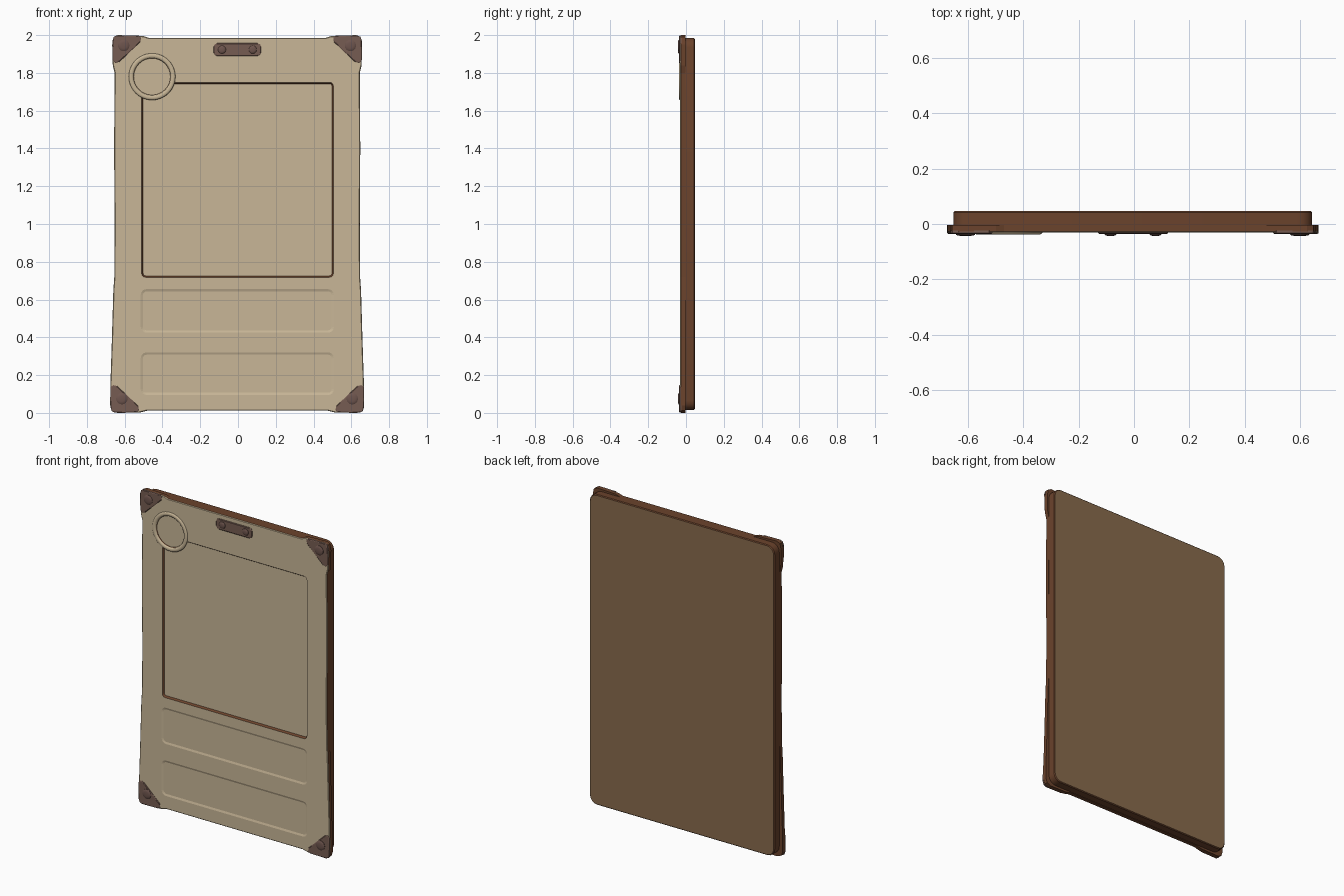
import bpy, bmesh, math
from mathutils import Vector

old = bpy.data.objects.get("Cube")
if old:
    bpy.data.objects.remove(old, do_unlink=True)


def material(name, rgb):
    m = bpy.data.materials.new(name)
    m.use_nodes = True
    m.diffuse_color = (*rgb, 1)
    m.node_tree.nodes["Principled BSDF"].inputs["Base Color"].default_value = (*rgb, 1)
    return m


PARCHMENT = material("parchment", (0.58, 0.47, 0.31))
LEATHER = material("leather_brown", (0.147, 0.056, 0.025))
BACKING = material("backing_brown", (0.25, 0.147, 0.073))
METAL = material("dark_metal", (0.18, 0.107, 0.084))
RIVET = material("rivet_metal", (0.155, 0.09, 0.075))


def arc(cx, cz, r, a0, a1, n):
    return [(cx + r * math.cos(math.radians(a0 + (a1 - a0) * i / n)),
             cz + r * math.sin(math.radians(a0 + (a1 - a0) * i / n))) for i in range(n + 1)]


def circle(cx, cz, r, n=24):
    return arc(cx, cz, r, 0, 360, n)[:-1]


def rounded(x0, x1, z0, z1, r, n=4):
    corners = [(x1 - r, z1 - r), (x0 + r, z1 - r), (x0 + r, z0 + r), (x1 - r, z0 + r)]
    return [p for i, c in enumerate(corners) for p in arc(*c, r, 90 * i, 90 * i + 90, n)]


def inset(pts, d):
    """Move a counter-clockwise outline inwards by d."""
    out, n = [], len(pts)
    for i in range(n):
        p, a, b = (Vector(pts[k % n]) for k in (i, i - 1, i + 1))
        u, v = (p - a).normalized(), (b - p).normalized()
        nu, nv = Vector((-u.y, u.x)), Vector((-v.y, v.x))
        out.append(tuple(p + (nu + nv) * d / max(1 + nu.dot(nv), 0.4)))
    return out


def ring(bm, pts, y):
    return [bm.verts.new((x, y, z)) for x, z in pts]


def bridge(bm, a, b, mat):
    for i in range(len(a)):
        j = (i + 1) % len(a)
        bm.faces.new((a[i], a[j], b[j], b[i])).material_index = mat


def finish(bm, name, mats, smooth=True):
    bmesh.ops.recalc_face_normals(bm, faces=bm.faces[:])
    me = bpy.data.meshes.new(name)
    bm.to_mesh(me)
    bm.free()
    ob = bpy.data.objects.new(name, me)
    bpy.context.collection.objects.link(ob)
    for m in mats:
        me.materials.append(m)
    if smooth:
        bpy.ops.object.select_all(action="DESELECT")
        ob.select_set(True)
        bpy.context.view_layer.objects.active = ob
        bpy.ops.object.shade_smooth_by_angle(angle=math.radians(35))
    return ob


def loft(name, levels, mats, wall=0, first=0, last=0):
    """Stack outlines along y and cap both ends."""
    bm = bmesh.new()
    rings = [ring(bm, pts, y) for pts, y in levels]
    for a, b in zip(rings, rings[1:]):
        bridge(bm, a, b, wall)
    bm.faces.new(rings[0]).material_index = first
    bm.faces.new(rings[-1]).material_index = last
    return finish(bm, name, mats)


def rivet(name, x, z, r):
    loft(name, [(circle(x, z, r), -0.033), (circle(x, z, r), -0.038),
                (circle(x, z, r * 0.85), -0.041), (circle(x, z, r * 0.5), -0.043)], [RIVET])


# Back board with a bevelled rear edge
board = rounded(-0.653, 0.645, 0.015, 1.985, 0.05)
loft("back_board", [(board, -0.004), (board, 0.042), (inset(board, 0.005), 0.047)],
     [LEATHER, BACKING], last=1)

# Front panel outline: flared corners, slightly uneven sides
left = [(-0.47, 1.985), (-0.5, 1.995), (-0.635, 2.0), (-0.658, 1.99), (-0.666, 1.95),
        (-0.663, 1.84), (-0.653, 1.8), (-0.656, 1.4), (-0.653, 1.0), (-0.655, 0.72),
        (-0.66, 0.65), (-0.668, 0.38), (-0.675, 0.17), (-0.677, 0.04), (-0.668, 0.012),
        (-0.64, 0.0), (-0.52, 0.002), (-0.48, 0.012)]
outline = left + [(-x * 0.987, z) for x, z in reversed(left)]

# Main window, notched where the medallion ring overlaps its corner
RX, RZ, RR = -0.455, 1.78, 0.112
X0, X1, Z0, Z1 = -0.51, 0.505, 0.718, 1.75
a_left = 180 + math.degrees(math.acos((RX - X0) / RR))
a_top = 360 - math.degrees(math.asin((RZ - Z1) / RR))
window = (arc(X1 - 0.02, Z1 - 0.02, 0.02, 0, 90, 4) + arc(RX, RZ, RR, a_top, a_left, 8)
          + arc(X0 + 0.02, Z0 + 0.02, 0.02, 180, 270, 4)
          + arc(X1 - 0.02, Z0 + 0.02, 0.02, 270, 360, 4))

FRONT = -0.031
# Each recess: outline, wall slope, depth, wall material
recesses = [(window, 0.008, 0.012, 1),
            (rounded(-0.515, 0.508, 0.425, 0.655, 0.03), 0.012, 0.004, 0),
            (rounded(-0.515, 0.508, 0.095, 0.32, 0.03), 0.012, 0.004, 0),
            (circle(RX, RZ, 0.1, 32), 0.003, 0.006, 1)]

bm = bmesh.new()
edge = ring(bm, inset(outline, 0.004), FRONT)
loops = [edge] + [ring(bm, r[0], FRONT) for r in recesses]
edges = [bm.edges.new((l[i - 1], l[i])) for l in loops for i in range(len(l))]
bmesh.ops.triangle_fill(bm, edges=edges, use_beauty=True, normal=(0, -1, 0))
for loop, (pts, slope, depth, mat) in zip(loops[1:], recesses):
    floor = ring(bm, inset(pts, slope), FRONT + depth)
    bridge(bm, loop, floor, mat)
    bm.faces.new(floor)
lip = ring(bm, outline, FRONT + 0.004)
rear = ring(bm, outline, -0.003)
bridge(bm, edge, lip, 0)
bridge(bm, lip, rear, 1)
bm.faces.new(rear).material_index = 1
finish(bm, "front_panel", [PARCHMENT, LEATHER], smooth=False)

# Medallion ring
bpy.ops.mesh.primitive_torus_add(location=(RX, -0.03, RZ), rotation=(math.pi / 2, 0, 0),
                                 major_radius=0.111, minor_radius=0.013,
                                 major_segments=48, minor_segments=10)
medal = bpy.context.object
medal.name = "medallion_ring"
medal.scale.z = 0.65
medal.data.materials.append(PARCHMENT)
bpy.ops.object.shade_smooth_by_angle(angle=math.radians(60))

# Corner brackets with rivets
shape = [(0.025, 0.0), (0.14, 0.002), (0.152, 0.012), (0.148, 0.036), (0.038, 0.14),
         (0.015, 0.147), (0.002, 0.135), (0.0, 0.03), (0.008, 0.008)]
for name, cx, cz, rx, rz in [("top_right", -0.665, 1.999, -0.605, 1.945),
                             ("top_left", 0.656, 1.999, 0.595, 1.945),
                             ("bottom_right", -0.676, 0.001, -0.615, 0.075),
                             ("bottom_left", 0.668, 0.001, 0.605, 0.075)]:
    sx, sz = (1 if cx < 0 else -1), (1 if cz < 1 else -1)
    pts = [(cx + sx * u, cz + sz * v) for u, v in shape]
    if sx * sz < 0:
        pts.reverse()
    loft(name + "_bracket", [(pts, -0.024), (pts, -0.033), (inset(pts, 0.004), -0.036)], [METAL])
    rivet(name + "_rivet", rx, rz, 0.03)

# Top clasp plate with two rivets
clasp = rounded(-0.13, 0.123, 1.889, 1.957, 0.02, 2)
loft("clasp_plate", [(clasp, -0.028), (clasp, -0.033), (inset(clasp, 0.004), -0.036)], [METAL])
rivet("clasp_rivet_right", -0.085, 1.923, 0.021)
rivet("clasp_rivet_left", 0.078, 1.923, 0.021)
